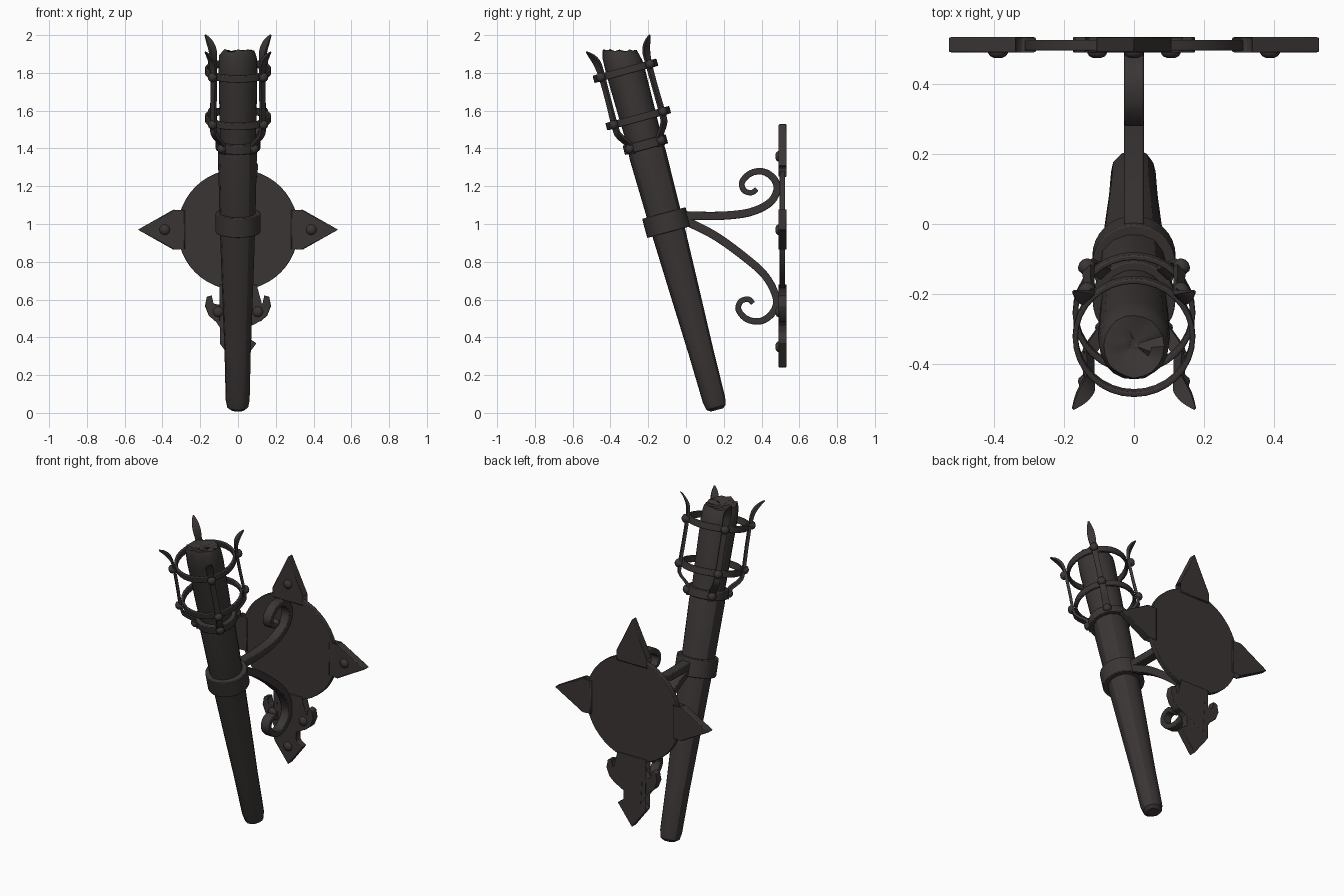
import bpy, bmesh, math, random
from mathutils import Matrix, Vector

random.seed(4)
cube = bpy.data.objects.get("Cube")
if cube:
    bpy.data.objects.remove(cube)

iron = bpy.data.materials.new("dark_iron")
iron.use_nodes = True
iron.diffuse_color = (0.044, 0.036, 0.036, 1)
iron.node_tree.nodes["Principled BSDF"].inputs["Base Color"].default_value = iron.diffuse_color

# Torch frame: local z runs up the leaning shaft
TORCH = Matrix.Translation((0, 0.16, 0.03)) @ Matrix.Rotation(math.radians(15.1), 4, 'X')
PLATE_Z = 0.97


def finish(name, bm, matrix=Matrix(), bevel=0, angle=35):
    bmesh.ops.recalc_face_normals(bm, faces=bm.faces)
    mesh = bpy.data.meshes.new(name)
    bm.to_mesh(mesh)
    bm.free()
    obj = bpy.data.objects.new(name, mesh)
    bpy.context.collection.objects.link(obj)
    obj.matrix_world = matrix
    mesh.materials.append(iron)
    if bevel:
        mod = obj.modifiers.new("soft_edges", 'BEVEL')
        mod.width, mod.segments = bevel, 2
    bpy.ops.object.select_all(action='DESELECT')
    obj.select_set(True)
    bpy.context.view_layer.objects.active = obj
    bpy.ops.object.shade_smooth_by_angle(angle=math.radians(angle))
    return obj


def loft(bm, rows, closed=False):
    """Skin a list of equal vertex loops, capping the ends unless closed."""
    rows = [[bm.verts.new(p) for p in row] for row in rows]
    n = len(rows[0])
    pairs = list(zip(rows, rows[1:])) + ([(rows[-1], rows[0])] if closed else [])
    for a, b in pairs:
        for i in range(n):
            j = (i + 1) % n
            bm.faces.new((a[i], a[j], b[j], b[i]))
    if not closed:
        bm.faces.new(rows[0])
        bm.faces.new(rows[-1])


def lathe(profile, sides, closed=False, wobble=None):
    rows = []
    for r, t in profile:
        row = []
        for i in range(sides):
            a = math.tau * i / sides
            k = wobble[i] if wobble else 1
            row.append(Vector((r * k * math.cos(a), r * k * math.sin(a), t)))
        rows.append(row)
    bm = bmesh.new()
    loft(bm, rows, closed)
    return bm


def smooth_path(points, steps=5):
    """Catmull-Rom curve through tuples of any length."""
    pts = [points[0]] + points + [points[-1]]
    out = []
    for p0, p1, p2, p3 in zip(pts, pts[1:], pts[2:], pts[3:]):
        for s in range(steps):
            u = s / steps
            out.append([0.5 * (2 * b + (c - a) * u + (2 * a - 5 * b + 4 * c - d) * u ** 2
                               + (3 * b - a - 3 * c + d) * u ** 3)
                        for a, b, c, d in zip(p0, p1, p2, p3)])
    return out + [list(points[-1])]


def strap(points):
    """Flat bar in the yz plane; points are (y, z, width, thickness)."""
    path = smooth_path(points)
    rows = []
    for i, (y, z, w, th) in enumerate(path):
        a, b = path[max(i - 1, 0)], path[min(i + 1, len(path) - 1)]
        side = Vector((0, a[1] - b[1], b[0] - a[0])).normalized() * th / 2
        c, x = Vector((0, y, z)), Vector((w / 2, 0, 0))
        rows.append([c - x - side, c + x - side, c + x + side, c - x + side])
    bm = bmesh.new()
    loft(bm, rows)
    return bm


def slab(name, outline, front, back, matrix=Matrix()):
    """Extrude an xz outline between two y positions."""
    bm = bmesh.new()
    loft(bm, [[(x, y, z) for x, z in outline] for y in (front, back)])
    bmesh.ops.triangulate(bm, faces=[f for f in bm.faces if len(f.verts) > 4])
    return finish(name, bm, matrix, 0.004)


def rivet(name, matrix, r=0.026):
    """Domed stud pointing along local z."""
    bm = lathe([(r, -0.012), (r, 0.004), (r * 0.8, 0.012), (r * 0.35, 0.018)], 12)
    return finish(name, bm, matrix, angle=60)


# Wooden shaft with hewn flats
flats = [random.uniform(0.94, 1.04) for _ in range(14)]
finish("torch_shaft", lathe([(0.035, -0.015), (0.056, 0), (0.064, 0.04), (0.07, 0.3), (0.083, 0.65),
                             (0.095, 1.0), (0.104, 1.39), (0.1, 1.42)], 14, wobble=flats), TORCH, angle=25)

# Torch head with a rough, sloping burnt top
bm = lathe([(0.092, 1.38), (0.098, 1.6), (0.103, 1.85), (0.1, 1.92), (0.086, 1.955),
            (0.05, 1.95), (0.015, 1.935)], 20)
for v in bm.verts:
    if v.co.z > 1.9:
        v.co.z += random.uniform(-0.012, 0.012) - 0.32 * v.co.y
finish("torch_head", bm, TORCH, angle=45)

# Collar, head binding and cage rings
for name, inner, outer, low, high in (
        ("shaft_collar", 0.08, 0.119, 0.96, 1.065), ("head_binding", 0.09, 0.118, 1.415, 1.465),
        ("lower_cage_ring", 0.16, 0.175, 1.565, 1.605), ("upper_cage_ring", 0.16, 0.175, 1.825, 1.865)):
    finish(name, lathe([(inner, low), (outer, low), (outer, high), (inner, high)], 32, closed=True),
           TORCH, 0.004)

# Four cage prongs with flared tips, studded at each ring
prong = [(-0.112, 1.41, 0.04, 0.018), (-0.122, 1.465, 0.04, 0.018), (-0.168, 1.515, 0.038, 0.016),
         (-0.184, 1.56, 0.034, 0.016), (-0.182, 1.72, 0.03, 0.016), (-0.182, 1.85, 0.034, 0.016),
         (-0.19, 1.92, 0.044, 0.016), (-0.215, 1.965, 0.036, 0.012), (-0.245, 1.995, 0.008, 0.005)]
for i, corner in enumerate(("front_left", "back_left", "back_right", "front_right")):
    frame = TORCH @ Matrix.Rotation(math.radians(45 + 90 * i), 4, 'Z')
    finish(corner + "_prong", strap(prong), frame)
    for level, r, t in (("binding", 0.126, 1.44), ("lower", 0.195, 1.585), ("upper", 0.195, 1.845)):
        rivet(f"{corner}_{level}_stud",
              frame @ Matrix.Translation((0, -r, t)) @ Matrix.Rotation(math.pi / 2, 4, 'X'), 0.024)

# Scrolled bracket arms
upper = [(-0.01, 1.045), (0.17, 1.043), (0.33, 1.06), (0.44, 1.11), (0.482, 1.18), (0.465, 1.24),
         (0.41, 1.277), (0.345, 1.27), (0.298, 1.225), (0.305, 1.18), (0.345, 1.165), (0.375, 1.185)]
lower = [(-0.01, 1.02), (0.15, 0.94), (0.31, 0.825), (0.42, 0.725), (0.478, 0.61), (0.462, 0.535),
         (0.4, 0.487), (0.325, 0.495), (0.278, 0.545), (0.29, 0.59), (0.33, 0.602), (0.355, 0.58)]
for name, path in (("upper_scroll_arm", upper), ("lower_scroll_arm", lower)):
    finish(name, strap([(y, z, 0.056, 0.046 - 0.0018 * i) for i, (y, z) in enumerate(path)]), bevel=0.005)

# Round wall plate
disc = [(0.32 * math.cos(math.tau * i / 48), PLATE_Z + 0.32 * math.sin(math.tau * i / 48)) for i in range(48)]
slab("wall_plate", disc, 0.495, 0.525)


def mirrored(half):
    """Complete a half outline whose last point lies on the centre line."""
    return half + [(-x, z) for x, z in reversed(half[:-1])]


# Spear points on the top and both sides
spear = mirrored([(0.105, 0.28), (0.073, 0.305), (0.07, 0.32), (0.082, 0.333), (0.108, 0.338), (0, 0.56)])
side_spear = [(x, min(z, 0.53)) if x else (0, 0.53) for x, z in spear]
FACE_FRONT = Matrix.Rotation(math.pi / 2, 4, 'X')
for name, turn, shape in (("top", 0, spear), ("left", 90, side_spear), ("right", -90, side_spear)):
    frame = Matrix.Translation((0, 0, PLATE_Z)) @ Matrix.Rotation(math.radians(turn), 4, 'Y')
    slab(name + "_spear_point", shape, 0.49, 0.533, frame)
    rivet(name + "_spear_stud", frame @ Matrix.Translation((0, 0.491, 0.388)) @ FACE_FRONT, 0.028)

# Horned drop ornament ending in the bottom spear point
drop = mirrored([(0.1, 0.68), (0.075, 0.655), (0.066, 0.625), (0.075, 0.59), (0.1, 0.572), (0.128, 0.578),
                 (0.142, 0.6), (0.138, 0.622), (0.165, 0.615), (0.175, 0.565), (0.155, 0.515),
                 (0.12, 0.485), (0.085, 0.483), (0.06, 0.46), (0.05, 0.425), (0.06, 0.395),
                 (0.097, 0.368), (0, 0.24)])
slab("drop_ornament", drop, 0.49, 0.533)
for name, x, z in (("left_horn", 0.105, 0.535), ("right_horn", -0.105, 0.535), ("bottom_spear", 0, 0.35)):
    rivet(name + "_stud", Matrix.Translation((x, 0.491, z)) @ FACE_FRONT, 0.028)
